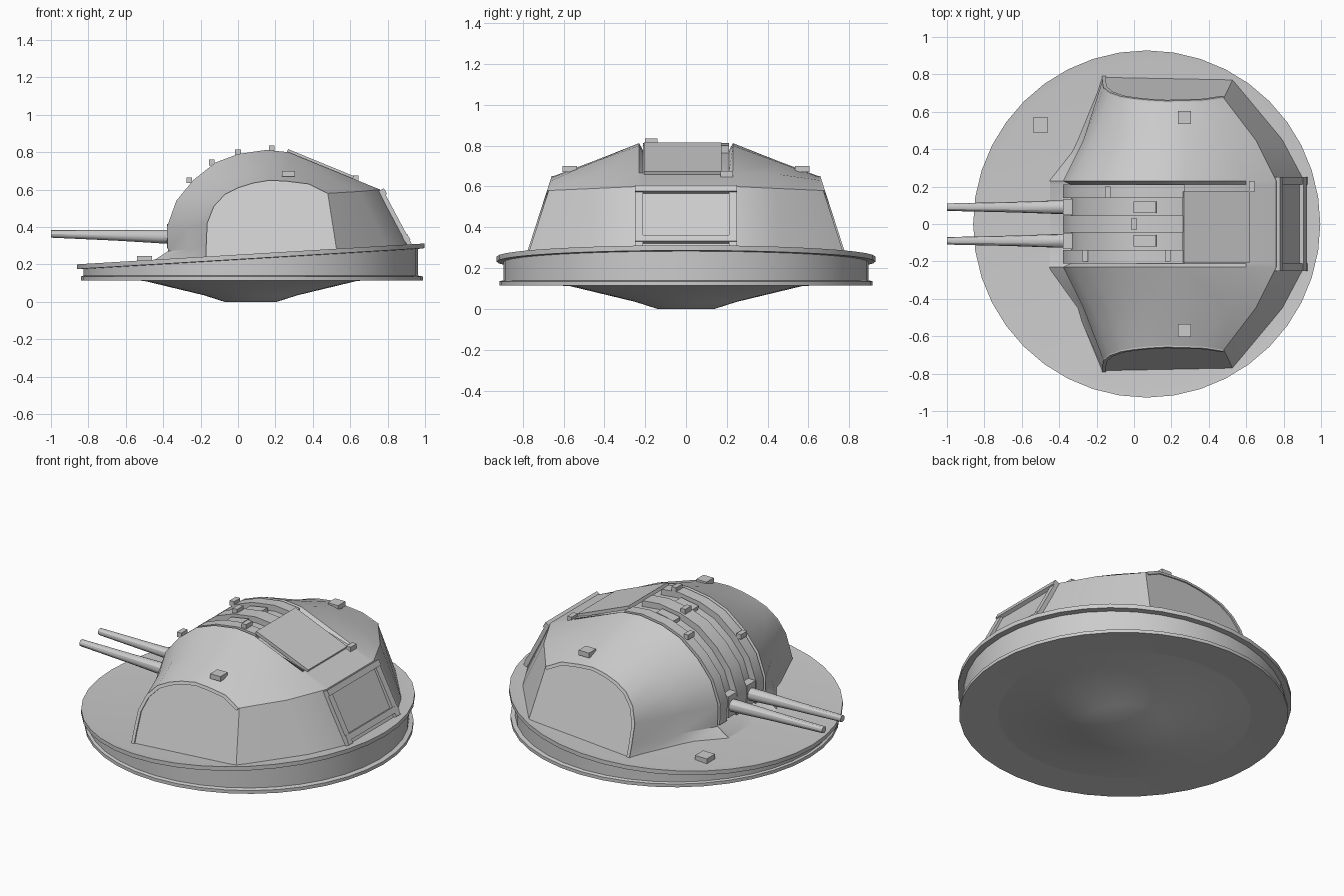
import bpy, bmesh, math
from mathutils import Matrix, Vector

if "Cube" in bpy.data.objects:
    bpy.data.objects.remove(bpy.data.objects["Cube"])


def make(name, verts, faces, angle=30):
    me = bpy.data.meshes.new(name)
    me.from_pydata(verts, [], faces)
    bm = bmesh.new()
    bm.from_mesh(me)
    bmesh.ops.recalc_face_normals(bm, faces=bm.faces)
    bm.to_mesh(me)
    bm.free()
    ob = bpy.data.objects.new(name, me)
    bpy.context.collection.objects.link(ob)
    bpy.ops.object.select_all(action='DESELECT')
    bpy.context.view_layer.objects.active = ob
    ob.select_set(True)
    bpy.ops.object.shade_smooth_by_angle(angle=math.radians(angle))
    return ob


def loft(name, rings, closed=True, angle=30):
    """Skin equal-length rings and cap both ends."""
    n = len(rings[0])
    verts = [v for r in rings for v in r]
    faces = [tuple(range(n)), tuple(range(len(verts) - n, len(verts)))]
    for i in range(len(rings) - 1):
        for j in range(n if closed else n - 1):
            k = (j + 1) % n
            faces.append((i*n + j, i*n + k, (i+1)*n + k, (i+1)*n + j))
    return make(name, verts, faces, angle)


def box(name, loc, size, pitch=0):
    rot = Matrix.Rotation(pitch, 3, 'Y')
    pts = [[(Vector(loc) + rot @ Vector((sx*size[0]/2, sy*size[1]/2, sz*size[2]/2)))[:]
            for sx, sy in ((-1, -1), (1, -1), (1, 1), (-1, 1))] for sz in (-1, 1)]
    return loft(name, pts)


def deck_z(x):
    return 0.247 + 0.06 * x


# Base: shallow bowl, rim wall and a lip that follows the tilted deck
SIDES = 40


def ring(r, z=None, drop=0, cx=0.068):
    pts = []
    for i in range(SIDES):
        a = 2 * math.pi * i / SIDES
        x = cx + r * math.cos(a)
        pts.append((x, r * math.sin(a), deck_z(x) - drop if z is None else z))
    return pts


loft("underside_bowl", [ring(0.14, 0), ring(0.25, 0.035), ring(0.57, 0.112), ring(0.86, 0.125)])
loft("turret_ring", [ring(0.86, 0.118), ring(0.915, 0.115, cx=0.075), ring(0.915, 0.135, cx=0.075),
                     ring(0.895, 0.14), ring(0.895, drop=0.022), ring(0.928, drop=0.02),
                     ring(0.928, drop=-0.005), ring(0.88, drop=0)])

# Armoured shell: side profiles (x, z) at the middle, shoulder and outer cheek
MID = [(-.46, .215), (-.375, .27), (-.38, .40), (-.33, .54), (-.24, .65), (-.12, .745),
       (0, .79), (.15, .812), (.27, .80), (.6, .665), (.76, .60), (.92, .28)]
SHOULDER = [(-.31, .21), (-.27, .28), (-.27, .40), (-.22, .52), (-.13, .62), (-.02, .68),
            (.08, .71), (.18, .725), (.28, .72), (.5, .66), (.65, .59), (.80, .28)]
CHEEK = [(-.17, .22), (-.17, .30), (-.165, .42), (-.13, .51), (-.07, .575), (0, .61),
         (.08, .635), (.17, .65), (.26, .645), (.38, .63), (.48, .58), (.53, .26)]


def shrink(p, f):
    return (.22 + (p[0] - .22) * f, .3 + (p[1] - .3) * f)


CHANNEL = [shrink(p, .93) if 1 <= i <= 8 else p for i, p in enumerate(MID)]


def cheek_y(z):
    return 0.77 - 0.11 * (z - 0.28) / 0.34


half = [[(x, cheek_y(z), z) for x, z in CHEEK], [(x, .45, z) for x, z in SHOULDER],
        [(x, .23, z) for x, z in MID], [(x, .21, z) for x, z in CHANNEL]]
mirror = [[(x, -y, z) for x, y, z in r] for r in reversed(half)]
loft("armour_shell", half + mirror, closed=False)

# Curved ribs over the gun channel
arc = MID[1:9]
for i, (yc, w) in enumerate(((-.175, .07), (0, .09), (.175, .07))):
    path = arc + [shrink(p, .88) for p in reversed(arc)]
    loft(f"roof_rib_{i}", [[(x, yc + s * w / 2, z) for x, z in path] for s in (-1, 1)])

# Twin tapering barrels with collars
for name, y in (("left", .09), ("right", -.09)):
    def disc(x, z, r):
        return [(x, y + r * math.cos(math.pi * k / 6), z + r * math.sin(math.pi * k / 6)) for k in range(12)]
    loft(f"{name}_barrel", [disc(-.2, .345, .037), disc(-.42, .349, .036),
                            disc(-.65, .355, .028), disc(-1, .363, .02)])
    box(f"{name}_gun_mantlet", (-.345, y, .35), (.07, .085, .13))
    box(f"{name}_slot_cover", (.06, y, .772), (.12, .06, .03), math.radians(-10))

# Raised edge around each cheek plate
for s in (-1, 1):
    edge = CHEEK[:11]
    inner = [shrink(p, .95) for p in edge]
    rings = []
    for o, q in zip(edge, inner):
        rings.append([(o[0], s * (cheek_y(o[1]) - .01), o[1]), (o[0], s * (cheek_y(o[1]) + .008), o[1]),
                      (q[0], s * (cheek_y(q[1]) + .008), q[1]), (q[0], s * (cheek_y(q[1]) - .01), q[1])])
    loft(f"cheek_edge_{s}", rings)
    box(f"shoulder_hatch_{s}", (.27, s * .57, .685), (.07, .07, .03))
    box(f"rear_frame_side_{s}", (.84, s * .23, .45), (.025, .04, .33), math.radians(-28))

# Rear plate frame, roof panel and small fittings
box("rear_frame_top", (.775, 0, .585), (.03, .5, .035), math.radians(-28))
box("rear_frame_bottom", (.9, 0, .34), (.03, .5, .035), math.radians(-28))
box("roof_panel", (.44, -.015, .735), (.38, .38, .02), math.radians(22.3))
for i, p in enumerate(((.18, -.17, .82), (0, 0, .80), (-.14, .17, .745), (.63, .2, .66), (-.26, -.17, .65))):
    box(f"roof_fitting_{i}", p, (.03, .06, .03))
box("deck_hatch", (-.5, .53, .225), (.08, .08, .04))
